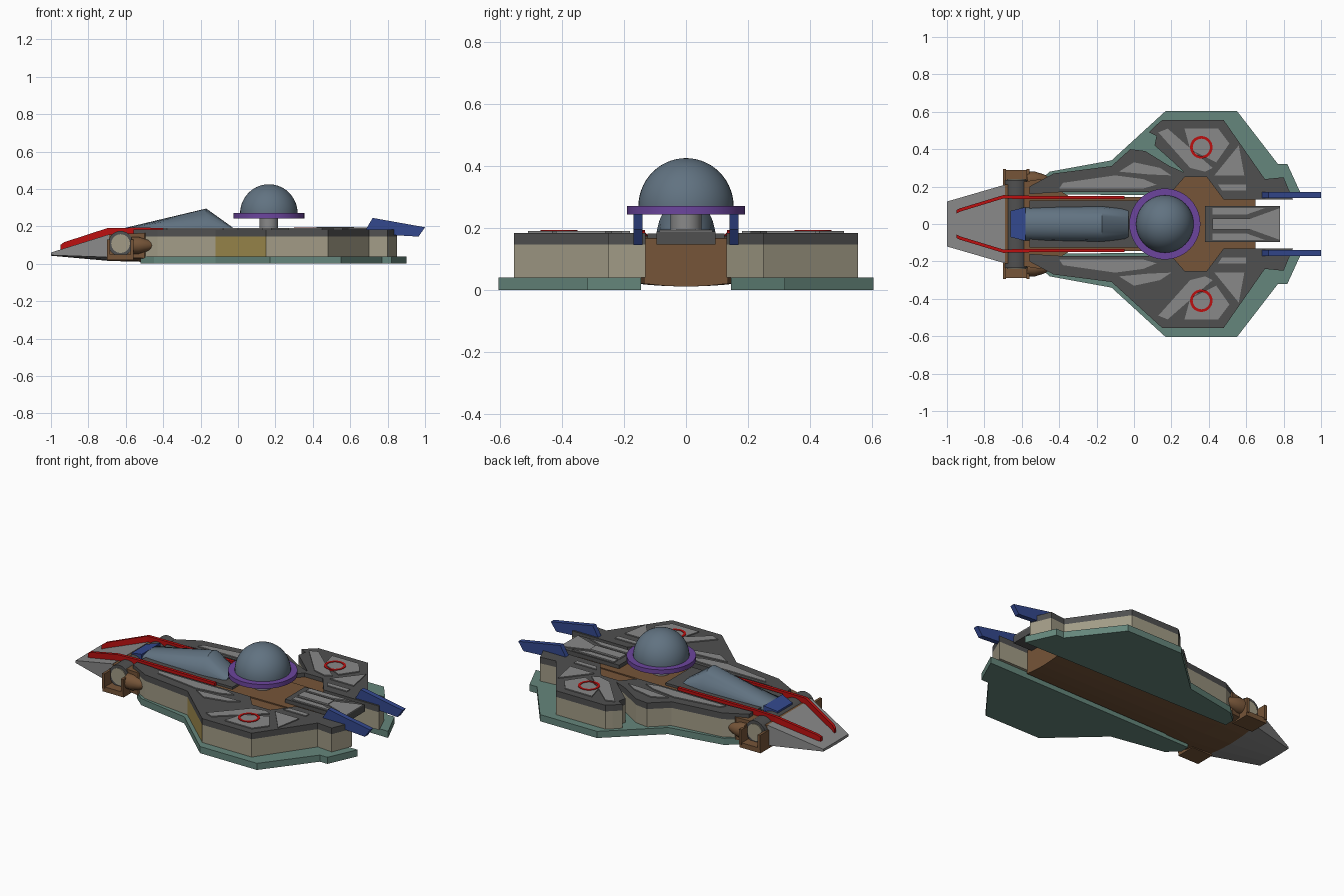
import bpy, bmesh, math
from mathutils import Matrix, Vector

default = bpy.data.objects.get("Cube")
if default:
    bpy.data.objects.remove(default, do_unlink=True)


def material(name, red, green, blue):
    mat = bpy.data.materials.new(name)
    mat.use_nodes = True
    colour = (red, green, blue, 1)
    mat.diffuse_color = colour
    shader = next(n for n in mat.node_tree.nodes if n.type == "BSDF_PRINCIPLED")
    shader.inputs["Base Color"].default_value = colour
    return mat


teal = material("teal", .13, .24, .2)
beige = material("beige", .36, .33, .24)
dark = material("dark grey", .08, .08, .08)
light = material("light grey", .25, .25, .25)
brown = material("brown", .18, .09, .04)
slate = material("slate blue", .12, .17, .22)
red = material("red", .5, .005, .005)
purple = material("purple", .15, .06, .34)
blue = material("royal blue", .033, .065, .27)
mustard = material("mustard", .36, .27, .08)


def finish(bm, name, mat, smooth=False):
    bmesh.ops.recalc_face_normals(bm, faces=bm.faces)
    mesh = bpy.data.meshes.new(name)
    bm.to_mesh(mesh)
    bm.free()
    mesh.materials.append(mat)
    obj = bpy.data.objects.new(name, mesh)
    bpy.context.collection.objects.link(obj)
    if smooth:
        bpy.ops.object.select_all(action="DESELECT")
        obj.select_set(True)
        bpy.context.view_layer.objects.active = obj
        bpy.ops.object.shade_smooth_by_angle(angle=math.radians(35))
    return obj


def loft(name, rings, mat, smooth=False):
    """Skin a list of equal-length closed rings and cap both ends."""
    bm = bmesh.new()
    loops = [[bm.verts.new(p) for p in ring] for ring in rings]
    count = len(loops[0])
    for a, b in zip(loops, loops[1:]):
        for i in range(count):
            j = (i + 1) % count
            bm.faces.new((a[i], a[j], b[j], b[i]))
    bm.faces.new(loops[0])
    bm.faces.new(loops[-1])
    return finish(bm, name, mat, smooth)


def plate(name, outline, low, high, mat, side=1):
    """Upright prism from a plan outline, flipped across y by side."""
    return loft(name, [[(x, y * side, z) for x, y in outline] for z in (low, high)], mat)


def box(name, x0, x1, y0, y1, z0, z1, mat, side=1):
    return plate(name, [(x0, y0), (x1, y0), (x1, y1), (x0, y1)], z0, z1, mat, side)


def lathe(name, centre, profile, mat, axis="Z", steps=32):
    """Revolve (radius, height) pairs about an axis through the centre."""
    turn = {"Z": Matrix(), "Y": Matrix.Rotation(-math.pi / 2, 4, "X"),
            "X": Matrix.Rotation(math.pi / 2, 4, "Y")}[axis]
    rings = []
    for radius, height in profile:
        angles = [math.tau * i / steps for i in range(steps)]
        rings.append([Vector(centre) + turn @ Vector(
            (radius * math.cos(a), radius * math.sin(a), height)) for a in angles])
    return loft(name, rings, mat, True)


def torus_band(name, x, y, inner, outer, low, high, mat):
    bm = bmesh.new()
    steps = 40
    loops = []
    for radius, z in ((inner, low), (outer, low), (outer, high), (inner, high)):
        loops.append([bm.verts.new((x + radius * math.cos(math.tau * i / steps),
                                    y + radius * math.sin(math.tau * i / steps), z))
                      for i in range(steps)])
    for k in range(len(loops)):
        a, b = loops[k - 1], loops[k]
        for i in range(steps):
            bm.faces.new((a[i - 1], a[i], b[i], b[i - 1]))
    return finish(bm, name, mat, True)


# Central hull with a shallow keel, and the wedge nose
def hull_ring(x, width, keel, edge, top):
    middle = keel * .7 + edge * .3
    return [(x, -width, top), (x, -width, edge), (x, -width / 2, middle), (x, 0, keel),
            (x, width / 2, middle), (x, width, edge), (x, width, top)]


loft("central_hull", [hull_ring(.65, .135, .01, .02, .165), hull_ring(-.35, .15, .01, .02, .17),
                      hull_ring(-.5, .24, .01, .03, .165), hull_ring(-.69, .21, .015, .035, .155)], brown)
loft("nose", [hull_ring(-.69, .21, .015, .035, .157), hull_ring(-1, .12, .043, .046, .06)], light)
plate("hull_shoulder", [(.18, -.17), (.27, -.26), (.4, -.26), (.48, -.13),
                        (.48, .13), (.4, .26), (.27, .26), (.18, .17)], .05, .16, brown)
box("cockpit_deck", -.56, .05, -.125, .125, .16, .182, dark)

# Wing layers: base plate, side wall and deck; the rear wing has a broken notch
base = [(-.52, .16), (-.52, .22), (-.45, .28), (-.12, .34), (.17, .605), (.55, .605),
        (.77, .32), (.82, .32), (.9, .145)]
fore = [(-.4, .17), (-.56, .16), (-.56, .2), (-.43, .27), (-.12, .31)]
aft = [(.15, .555), (.48, .555), (.7, .24), (.8, .25), (.85, .13), (.48, .13),
       (.39, .25), (.27, .25), (.2, .17)]
notch = [(-.02, .4), (.06, .39), (.19, .31), (.27, .275), (.2, .34), (.11, .42),
         (.12, .47), (.08, .49), (.12, .53)]
panels = {
    "beacon": [(.27, .51), (.45, .51), (.51, .43), (.44, .33), (.3, .4)],
    "diagonal": [(.13, .49), (.18, .51), (.42, .3), (.38, .28), (.3, .3)],
    "aft": [(.43, .26), (.56, .42), (.59, .26)],
    "forward": [(-.4, .19), (-.38, .22), (-.1, .26), (.05, .24), (.12, .21), (.05, .19)],
    "middle": [(-.08, .28), (0, .33), (.14, .3), (.2, .26), (.08, .265)],
    "tail": [(.47, .18), (.45, .21), (.6, .21), (.6, .18)],
}
for word, side in (("front", -1), ("rear", 1)):
    outline = fore + (notch if side > 0 else []) + aft
    plate(word + "_base_plate", base, 0, .04, teal, side)
    wall = plate(word + "_wing_wall", outline, .04, .147, beige, side)
    plate(word + "_wing_deck", outline, .147, .184, dark, side)
    if side < 0:
        # Painted slanted face of the wall
        wall.data.materials.append(mustard)
        for face in wall.data.polygons:
            if abs(face.normal.z) < .1 and face.normal.x < -.5 and face.center.y < -.35:
                face.material_index = 1
    for title, shape in panels.items():
        plate(word + "_" + title + "_panel", shape, .183, .19, light, side)
    torus_band(word + "_beacon_ring", .36, .41 * side, .046, .06, .184, .193, red)

    # Red rails running down onto the nose
    rail = []
    for x, y, low, high in ((-.95, .065, .07, .1), (-.93, .075, .075, .115), (-.7, .145, .14, .19),
                            (-.56, .142, .16, .193), (-.05, .142, .165, .19)):
        rail.append([(x, (y - .009) * side, low), (x, (y + .009) * side, low),
                     (x, (y + .009) * side, high), (x, (y - .009) * side, high)])
    loft(word + "_rail", rail, red)

    # Tail fins
    fin = [(.67, .16), (.72, .245), (1, .195), (.965, .145), (.8, .155), (.72, .147)]
    loft(word + "_tail_fin", [[(x, y * side, z) for x, z in fin] for y in (.14, .17)], blue)

    # Side thrusters: brown cradle, pale end plate and rear cone
    box(word + "_thruster_floor", -.7, -.56, .17, .29, .02, .05, brown, side)
    for x in (-.7, -.575):
        box(word + "_thruster_post", x, x + .015, .2, .295, .04, .13, brown, side)
    lathe(word + "_thruster_end", (-.628, .237 * side, .108), [(.05, -.004), (.05, .004)], beige, "Y")
    lathe(word + "_thruster_cone", (-.57, .235 * side, .098),
          [(.045, 0), (.045, .04), (.03, .09), (.012, .12)], brown, "X", 16)

lathe("thruster_drum", (-.628, 0, .108), [(.067, -.235), (.067, .235)], dark, "Y")

# Canopy: arched sections rising to a ridge, with a blue windscreen in front
canopy = []
for x, width, rise in ((-.59, .088, .025), (-.17, .095, .125), (-.03, .08, .025)):
    canopy.append([(x, width * math.cos(math.pi * i / 14), .17 + rise * math.sin(math.pi * i / 14))
                   for i in range(15)])
loft("canopy", canopy, slate, True)
loft("windscreen", [[(x, -w, .15), (x, -w, z), (x, w, z), (x, w, .15)]
                    for x, w, z in ((-.66, .07, .178), (-.58, .09, .198))], blue)

# Turret: pedestal, purple collar and glass dome
lathe("turret_pedestal", (.165, 0, 0), [(.05, .16), (.05, .25)], light)
torus_band("turret_collar", .165, 0, .14, .19, .243, .27, purple)
arc = [math.pi / 2 * i / 14 for i in range(14)]
lathe("turret_dome", (.165, 0, .268),
      [(.154, -.015)] + [(.154 * math.cos(a), .157 * math.sin(a)) for a in arc] + [(.002, .157)], slate, steps=40)

# Tail exhaust block with pale inlays
box("exhaust_block", .38, .78, -.095, .095, .147, .188, dark)
box("exhaust_spine", .42, .62, -.03, .03, .188, .197, light)
plate("exhaust_flare", [(.6, -.02), (.78, -.085), (.78, .085), (.6, .02)], .187, .193, light)
for word, side in (("front", -1), ("rear", 1)):
    plate(word + "_exhaust_strip", [(.42, .05), (.42, .085), (.7, .085), (.6, .05)], .187, .195, light, side)
